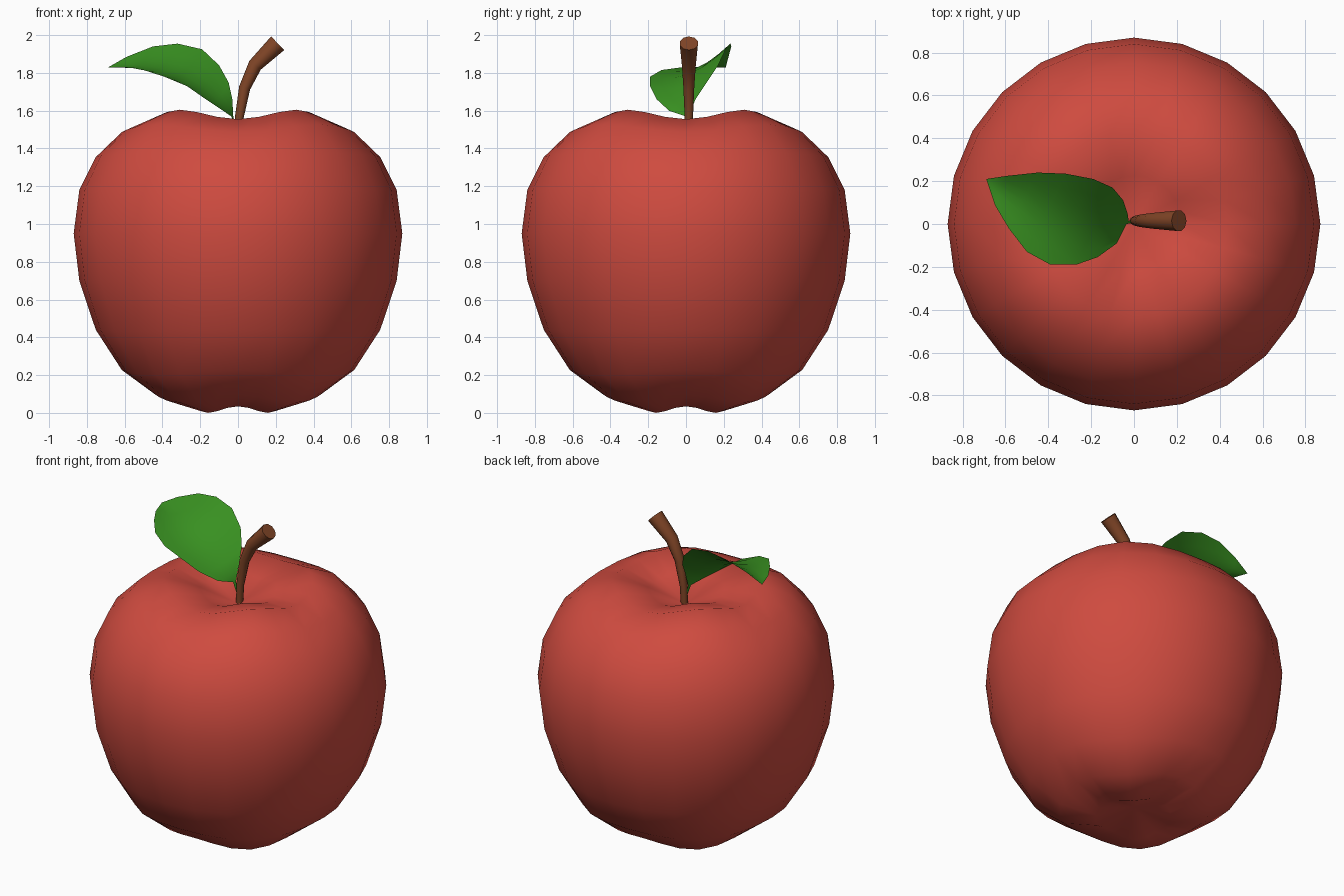
import bpy, bmesh
from math import sin, cos, pi, radians
from mathutils import Vector

if "Cube" in bpy.data.objects:
    bpy.data.objects.remove(bpy.data.objects["Cube"])


def material(name, color):
    m = bpy.data.materials.new(name)
    m.diffuse_color = (*color, 1)
    m.use_nodes = True
    m.node_tree.nodes["Principled BSDF"].inputs["Base Color"].default_value = m.diffuse_color
    return m


def loft(name, rows, mat, closed=True, ends=(None, None), angle=50):
    """Skin rows of points; ends are pole points, 'cap' or None."""
    bm = bmesh.new()
    vs = [[bm.verts.new(p) for p in row] for row in rows]
    n = len(vs[0])
    for a, b in zip(vs, vs[1:]):
        for i in range(n if closed else n - 1):
            j = (i + 1) % n
            bm.faces.new((a[i], a[j], b[j], b[i]))
    for row, end in ((vs[0], ends[0]), (vs[-1], ends[1])):
        if end == 'cap':
            bm.faces.new(row)
        elif end is not None:
            pole = bm.verts.new(end)
            for i in range(n):
                bm.faces.new((row[i], row[(i + 1) % n], pole))
    bmesh.ops.remove_doubles(bm, verts=bm.verts, dist=0.0005)
    bmesh.ops.recalc_face_normals(bm, faces=bm.faces)
    me = bpy.data.meshes.new(name)
    bm.to_mesh(me)
    bm.free()
    ob = bpy.data.objects.new(name, me)
    bpy.context.collection.objects.link(ob)
    me.materials.append(mat)
    bpy.ops.object.select_all(action='DESELECT')
    ob.select_set(True)
    bpy.context.view_layer.objects.active = ob
    bpy.ops.object.shade_smooth_by_angle(angle=radians(angle))
    return ob


red = material("apple_red", (0.62, 0.07, 0.05))
brown = material("stem_brown", (0.22, 0.06, 0.02))
green = material("leaf_green", (0.04, 0.28, 0.015))

# Fruit: radius, height on the axes, extra height on the four diagonal lobes
profile = [(.225, .035, -.035), (.435, .095, -.04), (.615, .227, -.027),
           (.753, .44, -.01), (.84, .70, 0), (.87, .95, 0), (.84, 1.18, 0),
           (.753, 1.354, .02), (.615, 1.487, .04), (.435, 1.555, .05), (.225, 1.515, .033)]
SEG = 24
rows = [[(r * cos(t), r * sin(t), z + lobe * sin(2 * t) ** 2)
         for t in (2 * pi * i / SEG for i in range(SEG))] for r, z, lobe in profile]
loft("apple_body", rows, red, ends=((0, 0, .09), (0, 0, 1.44)), angle=80)

# Stem: bent tube that thickens towards its cut end
path = [(0, 1.42, .02), (.006, 1.56, .023), (.035, 1.72, .03), (.09, 1.84, .038), (.21, 1.957, .05)]
pts = [Vector((x, .015, z)) for x, z, r in path]
rows = []
for k, p in enumerate(pts):
    d = (pts[min(k + 1, len(pts) - 1)] - pts[max(k - 1, 0)]).normalized()
    side = Vector((0, 1, 0))
    out = side.cross(d)
    r = path[k][2]
    rows.append([p + r * (cos(2 * pi * i / 10) * out + sin(2 * pi * i / 10) * side) for i in range(10)])
loft("stem", rows, brown, ends=('cap', 'cap'))

# Leaf: sheet stretched between its two edges, sagging along the midrib
front_edge = [(-.005, .005, 1.48), (-.035, 0, 1.57), (-.08, -.09, 1.60), (-.17, -.155, 1.66),
              (-.27, -.19, 1.73), (-.39, -.19, 1.78), (-.5, -.13, 1.815), (-.585, -.02, 1.83),
              (-.65, .09, 1.83), (-.69, .21, 1.828)]
back_edge = [(-.005, .02, 1.48), (-.025, .015, 1.57), (-.03, .05, 1.66), (-.05, .11, 1.75),
             (-.1, .17, 1.84), (-.19, .21, 1.925), (-.32, .235, 1.955), (-.45, .24, 1.94),
             (-.59, .225, 1.885), (-.69, .21, 1.828)]
rows = []
for a, b in zip(front_edge, back_edge):
    a, b = Vector(a), Vector(b)
    sag = .14 * (b - a).length
    rows.append([a.lerp(b, i / 6) - Vector((0, 0, min(sag, .06) * sin(pi * i / 6))) for i in range(7)])
loft("leaf", rows, green, closed=False, angle=80)
